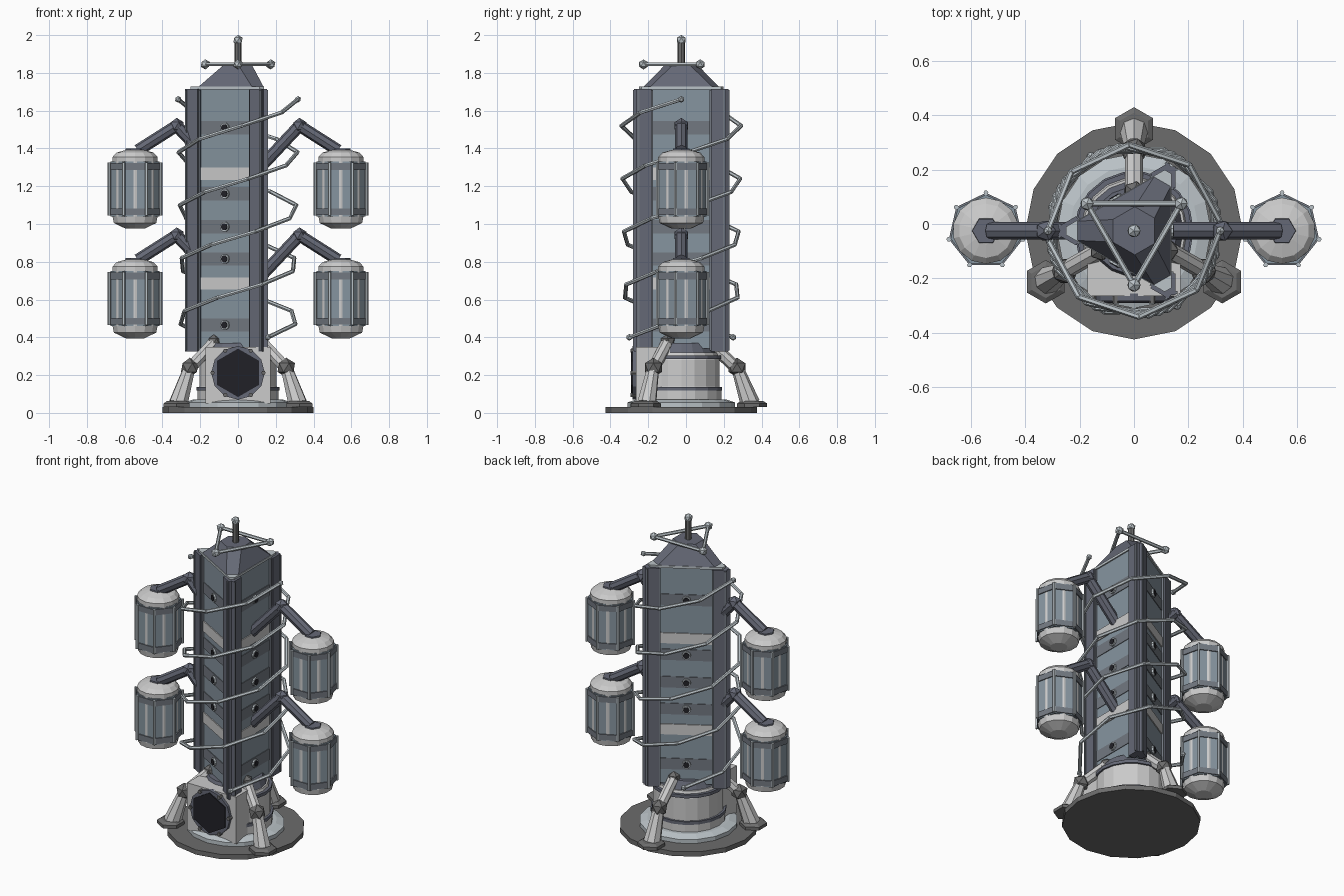
import bpy, bmesh
from math import sin, cos, pi, radians
from mathutils import Vector, Matrix

if "Cube" in bpy.data.objects:
    bpy.data.objects.remove(bpy.data.objects["Cube"])

AXIS = Vector((0, -0.025, 0))   # tower axis sits slightly forward of the origin


def mat(name, c):
    m = bpy.data.materials.new(name)
    m.diffuse_color = (*c, 1)
    m.use_nodes = True
    m.node_tree.nodes["Principled BSDF"].inputs["Base Color"].default_value = m.diffuse_color
    return m


SLATE = mat("slate", (0.13, 0.14, 0.18))
BLUE = mat("blue_grey", (0.24, 0.30, 0.35))
BAND = mat("band_grey", (0.17, 0.19, 0.22))
WHITE = mat("white", (0.66, 0.66, 0.67))
PIPE = mat("pipe_grey", (0.50, 0.55, 0.58))
STONE = mat("stone", (0.15, 0.15, 0.15))
BLACK = mat("black", (0.015, 0.015, 0.02))


def loft(bm, rings):
    vs = [[bm.verts.new(p) for p in r] for r in rings]
    n = len(vs[0])
    for a, b in zip(vs, vs[1:]):
        for i in range(n):
            j = (i + 1) % n
            bm.faces.new((a[i], a[j], b[j], b[i]))
    bm.faces.new(vs[0][::-1])
    bm.faces.new(vs[-1])


def rod(bm, p, q, r1, r2=None, n=8, phase=0):
    p, q = Vector(p), Vector(q)
    r2 = r1 if r2 is None else r2
    rot = (q - p).to_track_quat('Z', 'Y').to_matrix()
    ring = [Vector((cos(phase + 2 * pi * i / n), sin(phase + 2 * pi * i / n), 0)) for i in range(n)]
    loft(bm, [[p + rot @ (v * r1) for v in ring], [q + rot @ (v * r2) for v in ring]])


def lathe(bm, prof, n, c=(0, 0), phase=0):
    loft(bm, [[(c[0] + r * cos(phase + 2 * pi * i / n), c[1] + r * sin(phase + 2 * pi * i / n), z)
               for i in range(n)] for r, z in prof])


def ball(bm, p, r):
    bmesh.ops.create_icosphere(bm, subdivisions=1, radius=r, matrix=Matrix.Translation(p))


def box(bm, x, y, z, turn=0):
    rot = Matrix.Rotation(turn, 3, 'Z')
    loft(bm, [[rot @ Vector((x[i], y[j], k)) for i, j in ((0, 0), (1, 0), (1, 1), (0, 1))] for k in z])


def tri(a, t, z):
    """Triangle section with cut corners: a = face distance, t = half face width."""
    return [Matrix.Rotation(2 * pi * k / 3, 3, 'Z') @ Vector((a, s * t, z)) for k in range(3) for s in (-1, 1)]


def part(name, m, build):
    bm = bmesh.new()
    build(bm)
    bmesh.ops.recalc_face_normals(bm, faces=bm.faces)
    me = bpy.data.meshes.new(name)
    bm.to_mesh(me)
    bm.free()
    me.materials.append(m)
    o = bpy.data.objects.new(name, me)
    o.location = AXIS
    bpy.context.collection.objects.link(o)


FACES = [radians(a) for a in (0, 120, 240)]

# base and pedestal
part("base_disc", STONE, lambda b: lathe(b, [(0.4, 0), (0.4, 0.03)], 16, phase=-pi / 2))
part("base_ring", PIPE, lambda b: lathe(b, [(0.285, 0.03), (0.285, 0.055), (0.24, 0.07)], 16))
part("pedestal", WHITE, lambda b: lathe(b, [(0.215, 0.05), (0.215, 0.12), (0.205, 0.14), (0.205, 0.28), (0.19, 0.32)], 18))


def pedestal_bands(b):
    lathe(b, [(0.22, 0.118), (0.22, 0.138)], 18)
    lathe(b, [(0.214, 0.285), (0.214, 0.305)], 18)
    lathe(b, [(0.185, 0.31), (0.16, 0.37)], 18)


part("pedestal_bands", SLATE, pedestal_bands)

# front hatch housing
part("hatch_housing", WHITE, lambda b: box(b, (-0.172, 0.172), (-0.24, -0.06), (0.05, 0.35)))
part("hatch_frame", SLATE, lambda b: rod(b, (0, -0.23, 0.212), (0, -0.258, 0.212), 0.142, n=12))
part("hatch", BLACK, lambda b: rod(b, (0, -0.25, 0.212), (0, -0.265, 0.212), 0.128, n=6, phase=pi / 2))


def bolts(b):
    for k in range(6):
        a = k * pi / 3
        x, z = 0.135 * cos(a), 0.212 + 0.135 * sin(a)
        rod(b, (x, -0.24, z), (x, -0.268, z), 0.012, n=6)


part("hatch_bolts", STONE, bolts)

# landing legs
for i, deg in enumerate((90, 210, 330)):
    d = Vector((cos(radians(deg)), sin(radians(deg)), 0))

    def at(r, z, d=d):
        return d * r + Vector((0, 0, z))

    def limbs(b):
        rod(b, at(0.365, 0.05), at(0.30, 0.23), 0.052, 0.033)
        rod(b, at(0.29, 0.24), at(0.15, 0.37), 0.033)

    def joints(b):
        ball(b, at(0.295, 0.24), 0.052)
        ball(b, at(0.145, 0.375), 0.042)

    part(f"leg_{i}_foot", STONE, lambda b: lathe(b, [(0.08, 0.03), (0.08, 0.05), (0.06, 0.062)], 6, at(0.375, 0), pi / 6))
    part(f"leg_{i}_limbs", WHITE, limbs)
    part(f"leg_{i}_joints", STONE, joints)
    part(f"leg_{i}_brace", PIPE, lambda b: rod(b, at(0.40, 0.06), at(0.335, 0.2), 0.012, n=6))

# triangular tower
part("tower_core", BLUE, lambda b: loft(b, [tri(0.13, 0.205, 0.34), tri(0.13, 0.205, 1.715)]))
part("tower_lid", PIPE, lambda b: loft(b, [tri(0.138, 0.21, 1.712), tri(0.138, 0.21, 1.727)]))
part("tower_cap", SLATE, lambda b: loft(b, [tri(0.135, 0.163, 1.727), tri(0.075, 0.047, 1.84)]))


def bands(zs, depth, h):
    def build(b):
        for a in FACES:
            for z in zs:
                box(b, (0.12, depth), (-0.155, 0.155), (z - h, z + h), a)
    return build


PORTS = (0.465, 0.815, 0.985, 1.16, 1.51)
part("dark_bands", BAND, bands(PORTS, 0.134, 0.035))
part("light_bands", WHITE, bands((0.685, 1.265), 0.136, 0.033))


def port(r, depth):
    def build(b):
        for a in FACES:
            d = Vector((cos(a), sin(a), 0))
            for z in PORTS:
                up = Vector((0, 0, z))
                rod(b, d * 0.125 + up, d * depth + up, r, n=10)
    return build


part("porthole_rims", PIPE, port(0.026, 0.145))
part("porthole_glass", BLACK, port(0.019, 0.148))


def guards(b):
    for a in FACES:
        for s in (-1, 1):
            box(b, (0.11, 0.153), sorted((s * 0.158, s * 0.236)), (0.325, 1.715), a)


def guard_trim(b):
    for a in FACES:
        for s in (-1, 1):
            box(b, (0.12, 0.16), sorted((s * 0.222, s * 0.232)), (0.33, 1.71), a)
            box(b, (0.12, 0.145), sorted((s * 0.15, s * 0.159)), (0.33, 1.71), a)


part("corner_guards", SLATE, guards)
part("corner_trim", BAND, guard_trim)

# mast and triangular aerial
part("mast", STONE, lambda b: rod(b, (0, 0, 1.82), (0, 0, 1.97), 0.019))


def aerial(b):
    pts = [Vector((0.2 * cos(radians(a)), 0.2 * sin(radians(a)), 1.845)) for a in (30, 150, 270)]
    for k in range(3):
        rod(b, pts[k], pts[k - 1], 0.011, n=6)
        ball(b, pts[k], 0.027)
    ball(b, (0, 0, 1.974), 0.027)


part("aerial", PIPE, aerial)


# two rising spiral pipes
def spiral(start):
    def build(b):
        pts = []
        for k in range(19):
            a = start - radians(780) * k / 18
            pts.append(Vector((0.317 * cos(a), 0.317 * sin(a), 1.66 - 1.26 * k / 18)))
        for p, q in zip(pts, pts[1:]):
            rod(b, p, q, 0.011, n=6)
        for p in pts[1:-1]:
            ball(b, p, 0.012)
        ball(b, pts[0], 0.018)
        ball(b, pts[-1], 0.018)
    return build


part("spiral_pipe_a", PIPE, spiral(0))
part("spiral_pipe_b", PIPE, spiral(pi))

# four side tanks on bent arms
for s, side in ((-1, "left"), (1, "right")):
    for z, level in ((0.0, "lower"), (0.58, "upper")):
        n = f"{level}_{side}_tank"
        c = (s * 0.545, 0)

        def arm(b):
            elbow = (s * 0.325, 0, 0.94 + z)
            rod(b, (s * 0.09, 0, 0.69 + z), elbow, 0.032)
            rod(b, elbow, (s * 0.53, 0, 0.81 + z), 0.032)
            ball(b, elbow, 0.042)
            lathe(b, [(0.055, 0.79 + z), (0.05, 0.82 + z)], 6, c)

        def collars(b):
            for k in (0.485, 0.725):
                lathe(b, [(0.14, k - 0.018 + z), (0.14, k + 0.018 + z)], 7, c, pi / 2)

        def ribs(b):
            for k in range(7):
                a = pi / 2 + 2 * pi * k / 7
                x, y = c[0] + 0.14 * cos(a), 0.14 * sin(a)
                rod(b, (x, y, 0.465 + z), (x, y, 0.745 + z), 0.009, n=6)

        part(n + "_arm", SLATE, arm)
        part(n + "_shell", BLUE, lambda b: lathe(b, [(0.133, 0.46 + z), (0.133, 0.75 + z)], 7, c, pi / 2))
        part(n + "_domes", WHITE, lambda b: lathe(b, [(0.05, 0.395 + z), (0.115, 0.425 + z), (0.122, 0.46 + z),
             (0.122, 0.775 + z), (0.1, 0.798 + z), (0.05, 0.812 + z)], 14, c, pi / 2))
        part(n + "_collars", BAND, collars)
        part(n + "_ribs", PIPE, ribs)
